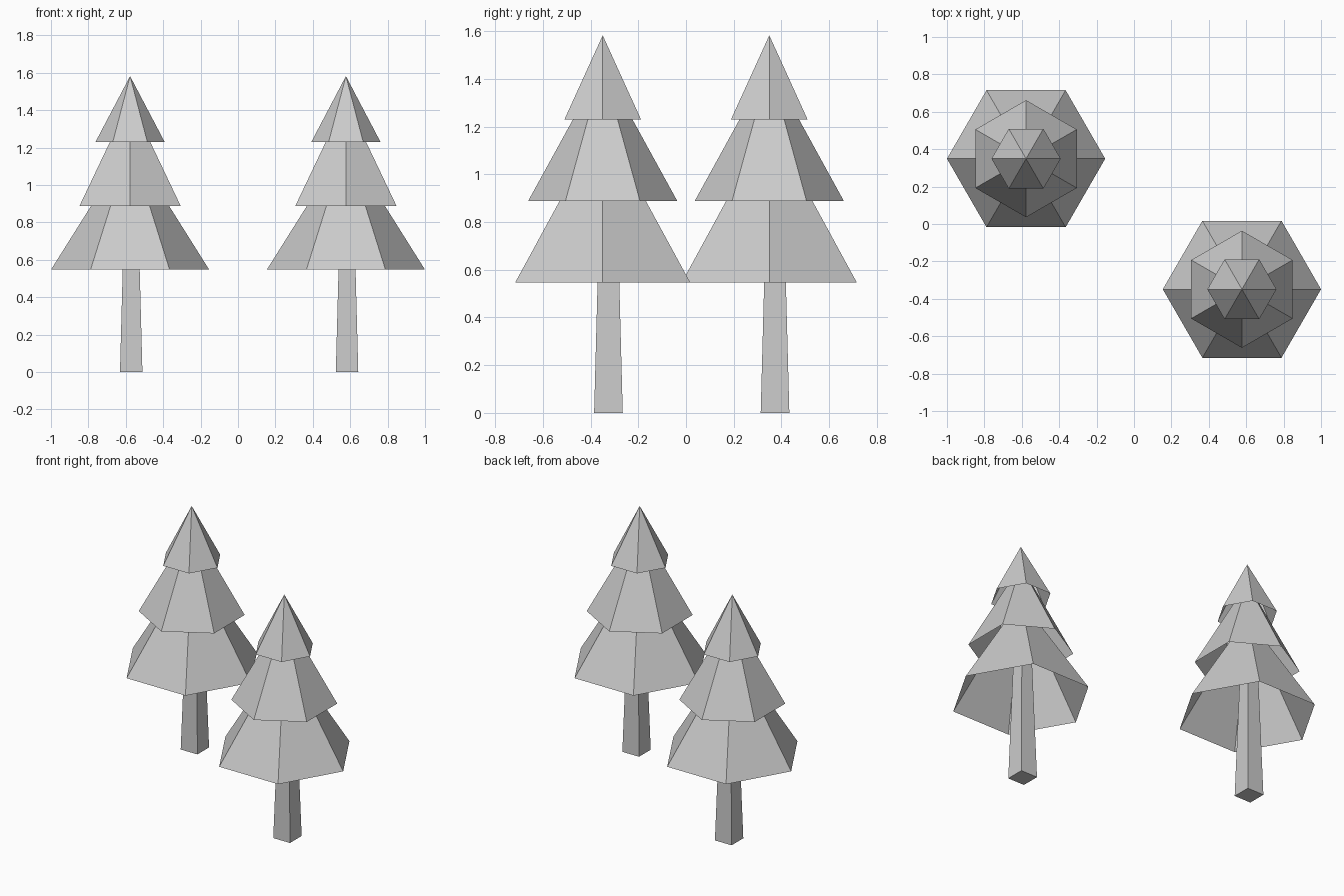
import bpy, bmesh, math
from mathutils import Matrix, Vector

if "Cube" in bpy.data.objects:
    bpy.data.objects.remove(bpy.data.objects["Cube"])


def cone_part(name, sides, r1, r2, z0, z1, loc, turn, open_bottom):
    """Flat-faced tapered prism from z0 up to z1."""
    bm = bmesh.new()
    bmesh.ops.create_cone(bm, cap_ends=True, segments=sides,
                          radius1=r1, radius2=r2, depth=z1 - z0)
    bmesh.ops.rotate(bm, verts=bm.verts, cent=(0, 0, 0),
                     matrix=Matrix.Rotation(math.radians(turn), 3, 'Z'))
    bmesh.ops.translate(bm, verts=bm.verts, vec=Vector((0, 0, (z0 + z1) / 2)))
    bmesh.ops.remove_doubles(bm, verts=bm.verts, dist=1e-5)
    if open_bottom:
        bm.normal_update()
        under = [f for f in bm.faces if f.normal.z < -0.9]
        bmesh.ops.delete(bm, geom=under, context='FACES_ONLY')
    mesh = bpy.data.meshes.new(name)
    bm.to_mesh(mesh)
    bm.free()
    obj = bpy.data.objects.new(name, mesh)
    obj.location = loc
    bpy.context.collection.objects.link(obj)
    return obj


# name, bottom radius, top radius, bottom z, top z, turn
# (create_cone puts its first vertex on the y axis)
TIERS = [
    ("lower_branches", 0.423, 0.132, 0.547, 1.01, 30),
    ("middle_branches", 0.313, 0.075, 0.887, 1.32, 0),
    ("top_branches", 0.185, 0.0, 1.23, 1.582, 30),
]

for side, (x, y) in (("left", (-0.577, 0.349)), ("right", (0.577, -0.349))):
    # square tapered trunk, slightly off the crown's axis
    cone_part(side + "_trunk", 4, 0.06 * math.sqrt(2), 0.036 * math.sqrt(2),
              0.0, 0.9, (x + 0.006, y + 0.024, 0), 45, False)
    # three open six-sided skirts of branches
    for name, r1, r2, z0, z1, turn in TIERS:
        cone_part(side + "_" + name, 6, r1, r2, z0, z1, (x, y, 0), turn, True)
